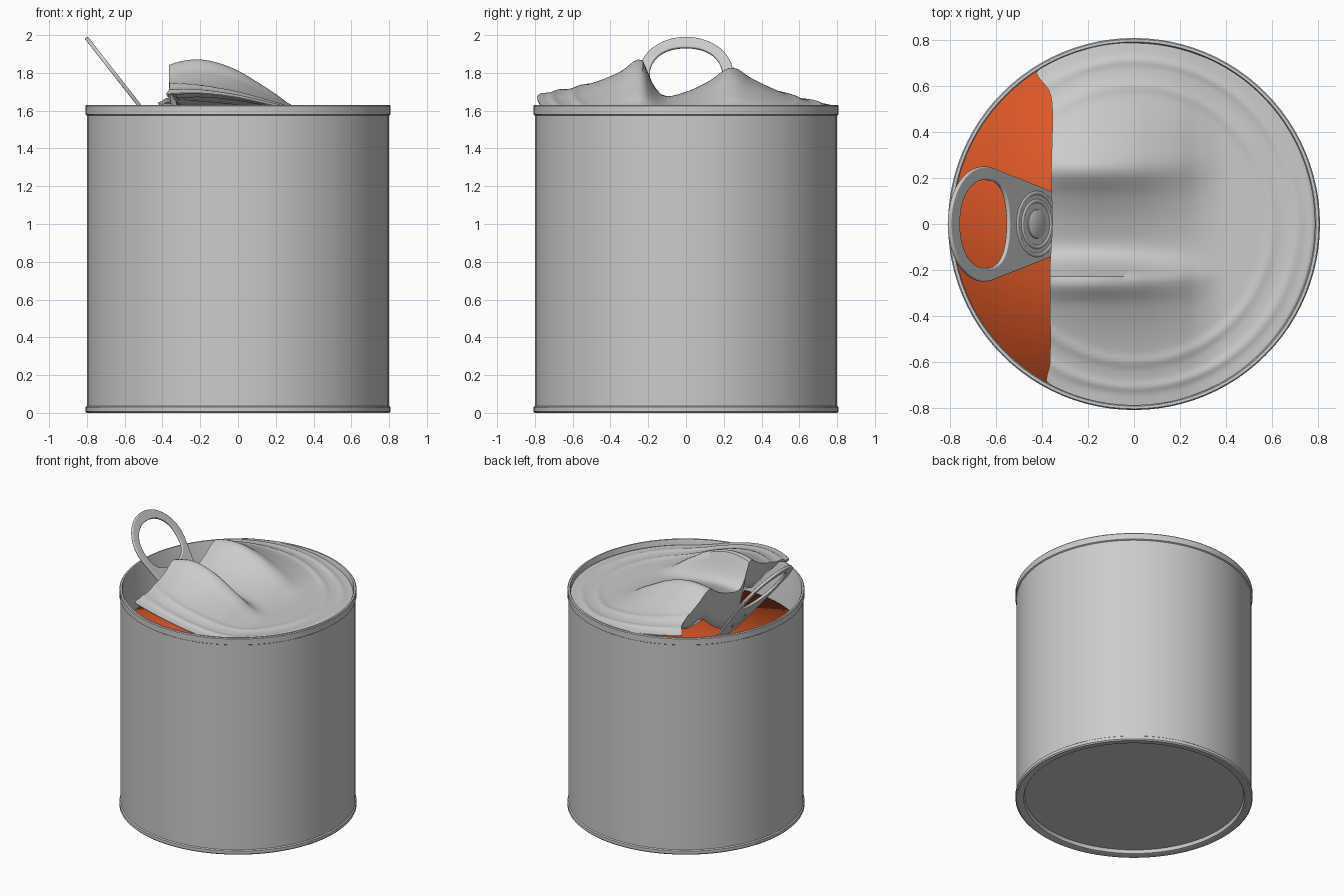
import bpy, bmesh, math
from mathutils import Matrix, Vector

if "Cube" in bpy.data.objects:
    bpy.data.objects.remove(bpy.data.objects["Cube"])


def finish(name, bm, angle=None):
    bmesh.ops.remove_doubles(bm, verts=bm.verts, dist=1e-5)
    bmesh.ops.recalc_face_normals(bm, faces=bm.faces)
    me = bpy.data.meshes.new(name)
    bm.to_mesh(me)
    bm.free()
    ob = bpy.data.objects.new(name, me)
    bpy.context.collection.objects.link(ob)
    smooth(ob, angle)
    return ob


def smooth(ob, angle=None):
    bpy.ops.object.select_all(action='DESELECT')
    ob.select_set(True)
    bpy.context.view_layer.objects.active = ob
    if angle:
        bpy.ops.object.shade_smooth_by_angle(angle=math.radians(angle))
    else:
        bpy.ops.object.shade_smooth()


def lathe(name, profile, angle=None, steps=96):
    bm = bmesh.new()
    vs = [bm.verts.new((r, 0, z)) for r, z in profile]
    es = [bm.edges.new(p) for p in zip(vs, vs[1:])]
    bmesh.ops.spin(bm, geom=vs + es, axis=(0, 0, 1), cent=(0, 0, 0),
                   angle=2 * math.pi, steps=steps, use_merge=True)
    return finish(name, bm, angle)


def curve_at(keys, t):
    """Smooth interpolation through (t, value) keys."""
    t = min(max(t, keys[0][0]), keys[-1][0])
    n = len(keys)
    slope = lambda i: ((keys[min(i + 1, n - 1)][1] - keys[max(i - 1, 0)][1])
                       / (keys[min(i + 1, n - 1)][0] - keys[max(i - 1, 0)][0]))
    for i in range(n - 1):
        (a, va), (b, vb) = keys[i], keys[i + 1]
        if t <= b:
            d = b - a
            s = (t - a) / d
            return (va * (2 * s**3 - 3 * s**2 + 1) + vb * (3 * s**2 - 2 * s**3)
                    + d * slope(i) * (s**3 - 2 * s**2 + s) + d * slope(i + 1) * (s**3 - s**2))


# can wall with rolled seams and recessed bottom
lathe("can_body", [(0, .03), (.745, .03), (.752, .006), (.77, 0), (.80, 0), (.808, .008),
                   (.808, .03), (.80, .036), (.80, 1.575), (.808, 1.58), (.808, 1.624),
                   (.803, 1.63), (.791, 1.63), (.786, 1.62), (.786, .05), (0, .05)], 30)

# orange contents
food = lathe("contents", [(0, 1.3), (.787, 1.3), (.787, .06), (0, .06)])
mat = bpy.data.materials.new("orange_food")
mat.diffuse_color = (.75, .10, .02, 1)
mat.use_nodes = True
mat.node_tree.nodes["Principled BSDF"].inputs["Base Color"].default_value = mat.diffuse_color
food.data.materials.append(mat)

# torn lid: lift along x times shape across y, with a scoop between two ridges
LIFT = [(-.42, .82), (-.37, .89), (-.3, .97), (-.2, 1), (-.1, .93), (0, .79), (.1, .58), (.2, .35),
        (.27, .17), (.36, .03), (.45, 0), (.8, 0)]
ACROSS = [(-.8, .10), (-.7, .11), (-.5, .155), (-.35, .215), (-.235, .28), (-.18, .16), (-.12, .09),
          (0, .11), (.12, .165), (.24, .238), (.35, .18), (.5, .11), (.65, .065), (.8, .035)]
TEAR = [(-.8, -.36), (-.68, -.38), (-.6, -.365), (-.2, -.365), (0, -.355), (.2, -.36), (.5, -.355),
        (.58, -.37), (.66, -.425), (.8, -.40)]
R = .788


def lid_z(x, y):
    r = math.hypot(x, y)
    bead = sum(.008 * math.exp(-((r - c) / .02) ** 2) for c in (.60, .71))
    return 1.59 + curve_at(LIFT, x) * curve_at(ACROSS, y) + bead


bm = bmesh.new()
NY, NX = 96, 64
rows = []
for j in range(NY + 1):
    th = -math.pi / 2 + math.pi * j / NY
    y, half = R * math.sin(th), R * math.cos(th)
    x0 = max(curve_at(TEAR, y), -half)
    drop = .02 + .26 * max(0, 1 - (y / .6) ** 2) if x0 > -half else 0
    z0 = lid_z(x0, y)
    # strip curled down behind the tear
    row = [(x0 + dx * min(1, drop / .1), y, z0 - drop * f)
           for dx, f in ((.05, 1), (.035, .7), (.015, .35), (.003, .1))]
    row += [(x0 + (half - x0) * i / NX, y, lid_z(x0 + (half - x0) * i / NX, y)) for i in range(NX + 1)]
    rows.append([bm.verts.new(p) for p in row])
for a, b in zip(rows, rows[1:]):
    for i in range(len(a) - 1):
        bm.faces.new((a[i], a[i + 1], b[i + 1], b[i]))
bmesh.ops.dissolve_degenerate(bm, dist=1e-5, edges=bm.edges)
lid = finish("peeled_lid", bm, 50)
sol = lid.modifiers.new("thickness", 'SOLIDIFY')
sol.thickness = .006
sol.offset = -1

# slanted frame for the ring pull: local x runs up the tab
ax = Vector((-.29, 0, .37)).normalized()
ay = Vector((0, -1, 0))
az = ax.cross(ay)
frame = Matrix((ax, ay, az)).transposed().to_4x4()
frame.translation = (-.52, 0, 1.625)


def along(x):
    return (-.52 - x) * 1.62


# ring pull outline and finger hole, laid out in plan-view x
cu = bpy.data.curves.new("ring_pull", 'CURVE')
cu.dimensions = '2D'
cu.fill_mode = 'BOTH'
cu.extrude = .004
cu.bevel_depth = .006
cu.bevel_resolution = 2
inset = .006
outer = []
for i in range(41):
    t = math.radians(-105 + 210 * i / 40)
    outer.append((-.652 - (.152 - inset / 1.6) * math.cos(t), (.25 - inset) * math.sin(t)))
outer += [(-.36, .135), (-.335, .115), (-.32, .07), (-.315, 0), (-.32, -.07), (-.335, -.115), (-.36, -.135)]
hole = []
for i in range(48):
    t = 2 * math.pi * i / 48
    c, s = math.cos(t), math.sin(t)
    p = .65 if c < 0 else 1
    hole.append((-.655 - math.copysign(abs(c) ** p, c) * .11, .197 * math.copysign(abs(s) ** .9, s)))
for pts in (outer, hole):
    sp = cu.splines.new('POLY')
    sp.points.add(len(pts) - 1)
    for q, (x, y) in zip(sp.points, pts):
        q.co = (along(x), y, 0, 1)
    sp.use_cyclic_u = True
tab = bpy.data.objects.new("ring_pull", cu)
bpy.context.collection.objects.link(tab)
tab.matrix_world = frame
bpy.ops.object.select_all(action='DESELECT')
tab.select_set(True)
bpy.context.view_layer.objects.active = tab
bpy.ops.object.convert(target='MESH')
smooth(bpy.context.object, 40)

# rivet and raised rings on the ring pull
centre = along(-.43)
rivet = lathe("rivet", [(0, .02), (.05, .02), (.062, .014), (.066, 0), (.066, -.016), (0, -.016)], 40, 40)
rivet.matrix_world = frame @ Matrix.Translation((centre, 0, 0))
for name, r in (("inner_bead", .10), ("outer_bead", .135)):
    prof = [(r + .009 * math.cos(k * math.pi / 4), .009 + .006 * math.sin(k * math.pi / 4)) for k in range(9)]
    lathe(name, prof, 60, 48).matrix_world = frame @ Matrix.Translation((centre, 0, 0))
